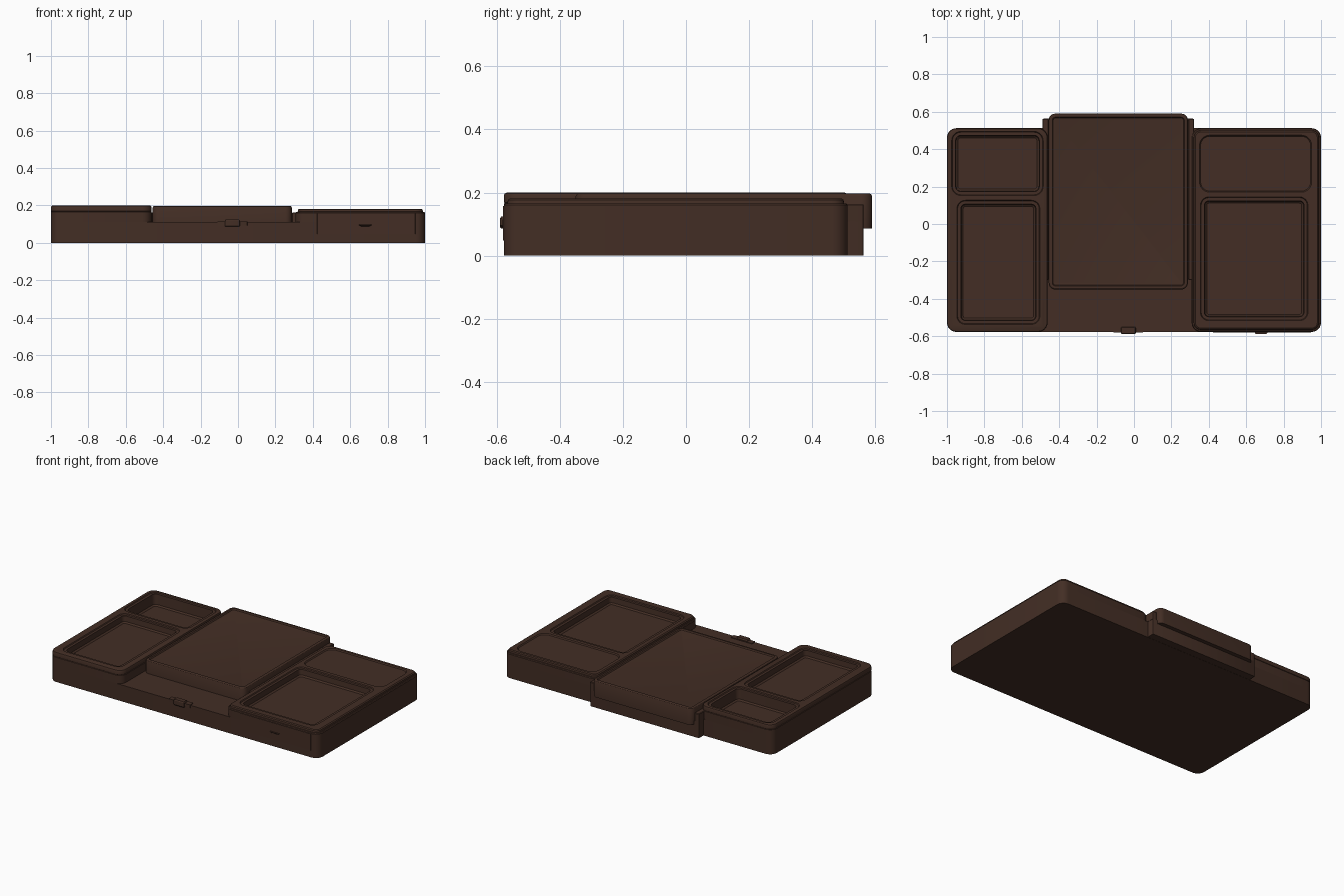
import bpy, bmesh, math

if "Cube" in bpy.data.objects:
    bpy.data.objects.remove(bpy.data.objects["Cube"])

brown = bpy.data.materials.new("dark_brown")
brown.diffuse_color = (0.056, 0.027, 0.018, 1)
brown.use_nodes = True
brown.node_tree.nodes["Principled BSDF"].inputs["Base Color"].default_value = brown.diffuse_color


def loft(name, rect, profile, r=0.05, seg=6):
    """Rounded rectangle rings stacked along a profile of (inset, z), capped at both ends."""
    x0, x1, y0, y1 = rect
    bm = bmesh.new()
    rings = []
    for d, z in profile:
        q = max(r - d, 0.004)
        corners = [(x1 - d - q, y1 - d - q, 0), (x0 + d + q, y1 - d - q, 90),
                   (x0 + d + q, y0 + d + q, 180), (x1 - d - q, y0 + d + q, 270)]
        ring = []
        for cx, cy, a in corners:
            for i in range(seg + 1):
                t = math.radians(a + 90 * i / seg)
                ring.append(bm.verts.new((cx + q * math.cos(t), cy + q * math.sin(t), z)))
        rings.append(ring)
    n = len(rings[0])
    for a, b in zip(rings, rings[1:]):
        for i in range(n):
            bm.faces.new((a[i], a[(i + 1) % n], b[(i + 1) % n], b[i]))
    bm.faces.new(rings[0])
    bm.faces.new(rings[-1])
    bmesh.ops.recalc_face_normals(bm, faces=bm.faces)
    me = bpy.data.meshes.new(name)
    bm.to_mesh(me)
    bm.free()
    ob = bpy.data.objects.new(name, me)
    bpy.context.collection.objects.link(ob)
    me.materials.append(brown)
    return ob


def activate(ob):
    bpy.ops.object.select_all(action='DESELECT')
    ob.select_set(True)
    bpy.context.view_layer.objects.active = ob


def carve(ob, rect, profile, r):
    """Cut a pocket with the given bottom-to-top profile out of ob."""
    cutter = loft("pocket_cutter", rect, profile, r)
    cutter.hide_render = True
    activate(ob)
    m = ob.modifiers.new("pocket", 'BOOLEAN')
    m.operation, m.solver, m.object = 'DIFFERENCE', 'EXACT', cutter
    bpy.ops.object.modifier_apply(modifier=m.name)
    bpy.data.objects.remove(cutter)


def pocket(top, floor):
    # narrow lip, then a deeper well
    return [(.034, floor), (.024, floor + .008), (.021, top - .006),
            (.004, top - .006), (0, top), (0, top + .05)]


# base slab and the rear wall that steps out behind the middle tray
loft("base", (-1, 1, -.577, .512), [(0, 0), (0, .11)])
loft("rear_wall", (-.49, .32, .40, .563), [(0, .001), (0, .109)], .006, 2)
for side, x0, x1 in (("left", -.49, -.457), ("right", .29, .322)):
    loft(side + "_rail", (x0, x1, -.30, .563), [(0, .108), (0, .16), (.003, .163)], .006, 2)

# left block with a seam and two pockets
left = loft("left_block", (-1, -.462, -.577, .512),
            [(0, .11), (0, .165), (.003, .167), (0, .169), (0, .191), (.003, .197), (.01, .2)])
carve(left, (-.975, -.485, .152, .495), pocket(.2, .118), .05)
carve(left, (-.947, -.503, -.537, .127), pocket(.2, .15), .045)

# right block with a narrower lid, one pocket and a shallow pad
right = loft("right_block", (.308, 1, -.577, .512),
             [(0, .11), (0, .16), (.004, .165), (.011, .166), (.013, .177), (.02, .182)])
carve(right, (.355, .93, -.517, .145), pocket(.182, .132), .045)
carve(right, (.35, .95, .17, .475), [(.006, .175), (0, .182), (0, .22)], .055)

# raised middle tray with a thin rim, overhanging the back
loft("middle_tray", (-.456, .288, -.35, .59),
     [(0, .086), (0, .188), (.003, .194), (.008, .197), (.019, .197), (.024, .189), (.034, .187)], .035)

# drawer front, its half-round pull, and the front latch
loft("drawer_front", (.42, .95, -.5795, -.56), [(0, .048), (0, .158)], .001, 1)
loft("drawer_pull", (.645, .715, -.589, -.555),
     [(.022, .084), (.010, .088), (.001, .094), (0, .098)], .012, 4)
loft("latch_plate", (-.11, .05, -.581, -.545), [(0, .092), (0, .114)], .004, 2)
loft("latch_tab", (-.07, .01, -.589, -.55), [(.003, .086), (0, .09), (0, .118), (.004, .124)], .008, 3)

for ob in bpy.data.objects:
    activate(ob)
    bpy.ops.object.shade_smooth_by_angle(angle=math.radians(30))
